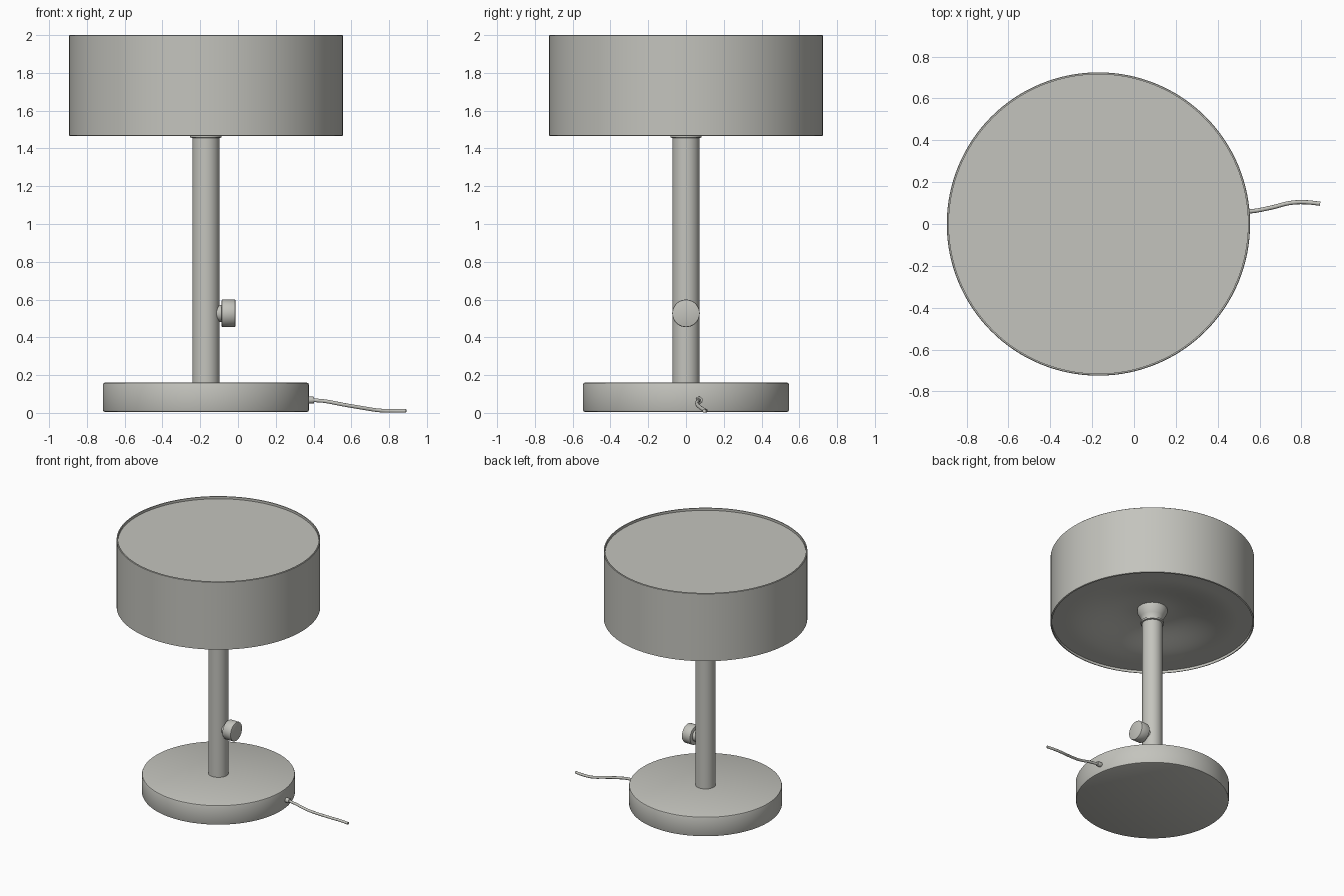
import bpy, bmesh, math
from mathutils import Matrix

if "Cube" in bpy.data.objects:
    bpy.data.objects.remove(bpy.data.objects["Cube"], do_unlink=True)

AXIS_X = -0.17

grey = bpy.data.materials.new("warm grey")
grey.use_nodes = True
colour = (0.55, 0.55, 0.51, 1)
grey.diffuse_color = colour
grey.node_tree.nodes["Principled BSDF"].inputs["Base Color"].default_value = colour


def lathe(name, profile, location, turn=None, closed=False, steps=96):
    """Revolve (radius, height) points round the z axis."""
    bm = bmesh.new()
    verts = [bm.verts.new((r, 0, z)) for r, z in profile]
    edges = [bm.edges.new(pair) for pair in zip(verts, verts[1:])]
    if closed:
        edges.append(bm.edges.new((verts[-1], verts[0])))
    bmesh.ops.spin(bm, geom=verts + edges, cent=(0, 0, 0), axis=(0, 0, 1),
                   angle=math.tau, steps=steps, use_duplicate=False)
    bmesh.ops.remove_doubles(bm, verts=bm.verts, dist=1e-5)
    bmesh.ops.recalc_face_normals(bm, faces=bm.faces)
    if turn:
        bmesh.ops.transform(bm, matrix=turn, verts=bm.verts)
    mesh = bpy.data.meshes.new(name)
    bm.to_mesh(mesh)
    bm.free()
    obj = bpy.data.objects.new(name, mesh)
    obj.location = location
    bpy.context.collection.objects.link(obj)
    mesh.materials.append(grey)
    bpy.ops.object.select_all(action="DESELECT")
    obj.select_set(True)
    bpy.context.view_layer.objects.active = obj
    bpy.ops.object.shade_smooth_by_angle(angle=math.radians(35))
    return obj


def disc(radius, low, high, bevel):
    """Profile of a solid disc with softened rims."""
    return [(0, low), (radius - bevel, low), (radius - bevel * 0.3, low + bevel * 0.3),
            (radius, low + bevel), (radius, high - bevel),
            (radius - bevel * 0.3, high - bevel * 0.3), (radius - bevel, high), (0, high)]


centre = (AXIS_X, 0, 0)
sideways = Matrix.Rotation(math.pi / 2, 4, "Y")

# Base and stem with its flared collar
lathe("base", disc(0.545, 0.005, 0.16, 0.01), centre)
lathe("stem", [(0, 0.15), (0.072, 0.15), (0.072, 1.47), (0, 1.47)], centre, steps=64)
lathe("collar", [(0.07, 1.455), (0.083, 1.458), (0.083, 1.472), (0.075, 1.476),
                 (0.075, 1.488), (0.085, 1.51), (0.107, 1.55), (0.107, 1.58), (0, 1.58)],
      centre, steps=64)

# Drum shade: thin wall, recessed lid, softly domed underside
lathe("shade_wall", [(0.715, 1.465), (0.725, 1.468), (0.725, 1.997), (0.722, 2.0),
                     (0.715, 2.0)], centre, closed=True, steps=128)
lathe("shade_lid", [(0, 1.97), (0.716, 1.97), (0.716, 1.982), (0, 1.982)], centre, steps=128)
dome = []
for i in range(25):
    r = 0.716 * (1 - i / 24)
    t = min(max((0.6 - r) / 0.48, 0), 1)
    dome.append((r, 1.485 + 0.09 * t * t * (3 - 2 * t)))
diffuser = lathe("shade_diffuser", dome + [(0, 1.6), (0.716, 1.6)], centre,
                 closed=True, steps=128)

# Dimmer knob on the model's left of the stem
knob_spot = (0, 0, 0.527)
lathe("knob_neck", [(0, -0.13), (0.045, -0.13), (0.045, -0.08), (0, -0.08)],
      knob_spot, sideways, steps=48)
lathe("knob", disc(0.073, -0.087, -0.013, 0.006), knob_spot, sideways, steps=64)

# Cord and its grommet
lathe("cord_grommet", disc(0.018, 0.36, 0.402, 0.003), (0, 0.07, 0.068), sideways, steps=24)
path = bpy.data.curves.new("cord", "CURVE")
path.dimensions = "3D"
path.bevel_depth = 0.01
path.bevel_resolution = 3
path.use_fill_caps = True
points = [(0.38, 0.07, 0.068), (0.46, 0.062, 0.062), (0.55, 0.06, 0.045), (0.65, 0.077, 0.028),
          (0.75, 0.101, 0.013), (0.82, 0.104, 0.011), (0.89, 0.097, 0.011)]
spline = path.splines.new("BEZIER")
spline.bezier_points.add(len(points) - 1)
for point, co in zip(spline.bezier_points, points):
    point.co = co
    point.handle_left_type = point.handle_right_type = "AUTO"
path.materials.append(grey)
cord = bpy.data.objects.new("cord", path)
bpy.context.collection.objects.link(cord)
